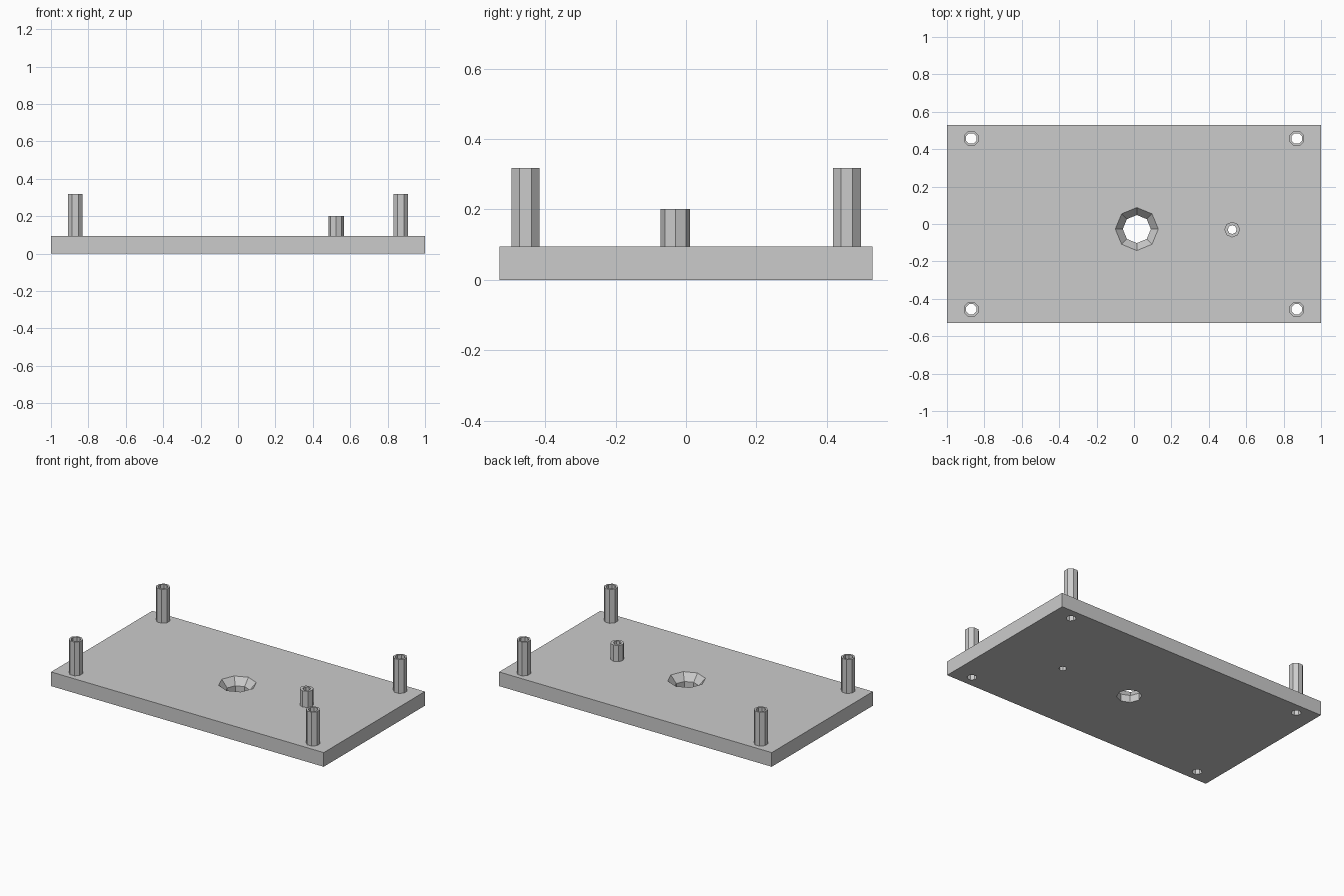
import bpy, bmesh
from math import cos, sin, pi

cube = bpy.data.objects.get("Cube")
if cube:
    bpy.data.objects.remove(cube, do_unlink=True)

grey = bpy.data.materials.new("light grey")
grey.use_nodes = True
colour = (0.6, 0.6, 0.6, 1)
grey.diffuse_color = colour
grey.node_tree.nodes["Principled BSDF"].inputs["Base Color"].default_value = colour

SIDES = 8
TOP = 0.094          # plate thickness


def finish(name, bm):
    bmesh.ops.recalc_face_normals(bm, faces=bm.faces)
    mesh = bpy.data.meshes.new(name)
    bm.to_mesh(mesh)
    bm.free()
    mesh.materials.append(grey)
    obj = bpy.data.objects.new(name, mesh)
    bpy.context.collection.objects.link(obj)
    return obj


def lathe(name, x, y, profile, turn=0, capped=False, closed=False):
    """Sweep (radius, z) points around a vertical axis with flat sides."""
    bm = bmesh.new()
    angles = [2 * pi * i / SIDES + turn for i in range(SIDES)]
    rings = [[bm.verts.new((x + r * cos(a), y + r * sin(a), z)) for a in angles]
             for r, z in profile]
    pairs = list(zip(rings, rings[1:]))
    if closed:
        pairs.append((rings[-1], rings[0]))
    for low, high in pairs:
        for i in range(SIDES):
            j = (i + 1) % SIDES
            bm.faces.new((low[i], low[j], high[j], high[i]))
    if capped:
        bm.faces.new(rings[0])
        bm.faces.new(rings[-1])
    return finish(name, bm)


# Base plate
bm = bmesh.new()
bmesh.ops.create_cube(bm, size=1)
for v in bm.verts:
    v.co.x *= 2
    v.co.y *= 1.06
    v.co.z = (v.co.z + 0.5) * TOP
plate = finish("base_plate", bm)

# Hollow standoffs: name, x, y, outer radius, bore radius, top height, turn
posts = [("small_standoff", 0.525, -0.03, 0.042, 0.024, 0.201, 0)]
for end, y in (("front", -0.456), ("back", 0.457)):
    for side, x in (("right", -0.87), ("left", 0.87)):
        posts.append((f"{end}_{side}_standoff", x, y, 0.043, 0.03, 0.318, pi / SIDES))

cutters = []
for name, x, y, outer, bore, height, turn in posts:
    lathe(name, x, y, [(bore, TOP), (bore, height), (outer, height), (outer, TOP)],
          turn, closed=True)
    cutters.append(lathe(name + "_bore", x, y, [(bore, -0.1), (bore, 0.2)],
                         turn, capped=True))

# Central countersunk hole, wide at the top
cutters.append(lathe("countersink_cutter", 0.015, -0.027,
                     [(0.075, -0.1), (0.075, 0.047), (0.115, TOP), (0.115, 0.2)],
                     capped=True))

# Cut every hole through the plate
bpy.context.view_layer.objects.active = plate
for cutter in cutters:
    cutter.hide_render = True
    cut = plate.modifiers.new(cutter.name, "BOOLEAN")
    cut.operation = "DIFFERENCE"
    cut.solver = "EXACT"
    cut.object = cutter
    bpy.ops.object.modifier_apply(modifier=cut.name)
    bpy.data.objects.remove(cutter, do_unlink=True)
